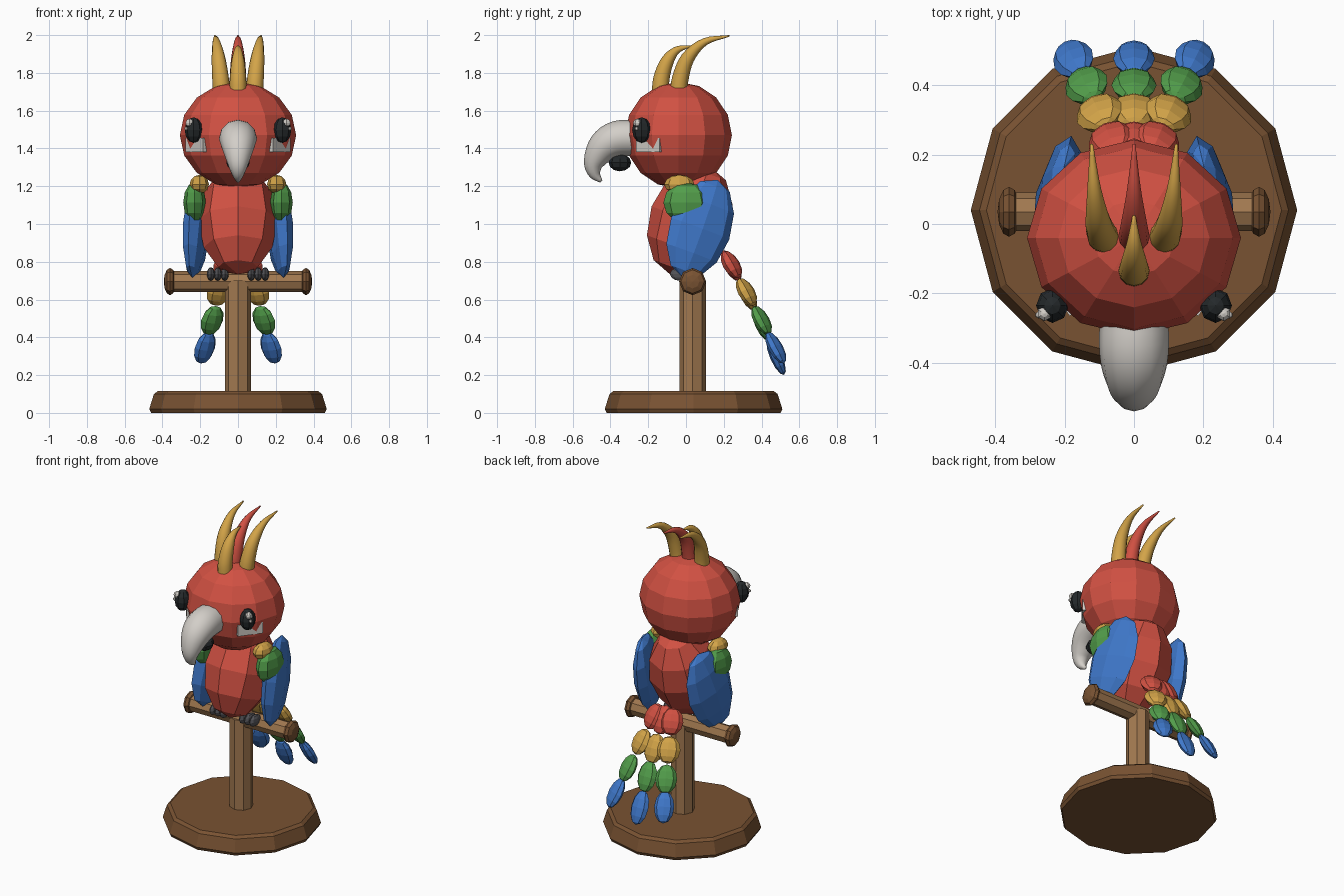
import bpy, bmesh, math
from mathutils import Vector, Matrix, Euler

if "Cube" in bpy.data.objects:
    bpy.data.objects.remove(bpy.data.objects["Cube"])


def mat(name, rgb):
    m = bpy.data.materials.new(name)
    m.diffuse_color = (*rgb, 1)
    m.use_nodes = True
    m.node_tree.nodes["Principled BSDF"].inputs["Base Color"].default_value = m.diffuse_color
    return m


RED = mat("red_feather", (0.64, 0.082, 0.055))
YELLOW = mat("yellow_feather", (0.65, 0.37, 0.065))
GREEN = mat("green_feather", (0.085, 0.34, 0.07))
BLUE = mat("blue_feather", (0.05, 0.19, 0.6))
WHITE = mat("pale_beak", (0.65, 0.62, 0.58))
DARK = mat("black", (0.018, 0.022, 0.024))
GREY = mat("claw_grey", (0.09, 0.09, 0.1))
WOOD = mat("light_wood", (0.36, 0.19, 0.08))
DARKWOOD = mat("dark_wood", (0.19, 0.085, 0.032))


def finish(name, bm, material, smooth=False):
    bmesh.ops.recalc_face_normals(bm, faces=bm.faces)
    me = bpy.data.meshes.new(name)
    bm.to_mesh(me)
    bm.free()
    me.materials.append(material)
    for p in me.polygons:
        p.use_smooth = smooth
    ob = bpy.data.objects.new(name, me)
    bpy.context.collection.objects.link(ob)
    return ob


def ball(name, material, loc, radii, rot=None, seg=8, rings=6):
    """Faceted ellipsoid."""
    bm = bmesh.new()
    bmesh.ops.create_uvsphere(bm, u_segments=seg, v_segments=rings, radius=1)
    r = rot.to_matrix().to_4x4() if rot else Matrix()
    bm.transform(Matrix.Translation(loc) @ r @ Matrix.Diagonal((*radii, 1)))
    return finish(name, bm, material)


def loft(name, material, rings, smooth=False):
    """Skin a list of equal vertex rings and cap both ends."""
    bm = bmesh.new()
    loops = [[bm.verts.new(p) for p in ring] for ring in rings]
    n = len(loops[0])
    for a, b in zip(loops, loops[1:]):
        for i in range(n):
            bm.faces.new((a[i], a[(i + 1) % n], b[(i + 1) % n], b[i]))
    bm.faces.new(loops[0])
    bm.faces.new(loops[-1])
    return finish(name, bm, material, smooth)


def lathe(name, material, profile, n, centre):
    """Turned part; profile holds (radius, z)."""
    return loft(name, material, [[Vector(centre) + Vector((
        r * math.cos(math.tau * i / n), r * math.sin(math.tau * i / n), z))
        for i in range(n)] for r, z in profile])


def spline(keys, steps=4):
    """Smooth interpolation through (x, y, z, radius) keys."""
    k = [Vector(p) for p in keys]
    k = [2 * k[0] - k[1]] + k + [2 * k[-1] - k[-2]]
    out = []
    for a, b, c, d in zip(k, k[1:], k[2:], k[3:]):
        for s in range(steps):
            t = s / steps
            out.append(0.5 * (2 * b + (c - a) * t + (2 * a - 5 * b + 4 * c - d) * t * t
                              + (3 * b - a - 3 * c + d) * t ** 3))
    return out + [k[-2]]


def horn(name, material, keys, n=12, wide=1.0):
    """Smooth tapered tube bending in a plane of constant x."""
    pts = spline(keys)
    rings = []
    for i, p in enumerate(pts):
        d = (pts[min(i + 1, len(pts) - 1)] - pts[max(i - 1, 0)]).to_3d().normalized()
        side = Vector((1, 0, 0))
        side = (side - d * side.dot(d)).normalized()
        up = d.cross(side)
        r = max(p[3], 0.003)
        rings.append([p.to_3d() + r * (wide * math.cos(math.tau * j / n) * side
                                       + math.sin(math.tau * j / n) * up) for j in range(n)])
    return loft(name, material, rings, True)


# Stand
lathe("stand_base", DARKWOOD, [(0.46, 0), (0.47, 0.02), (0.445, 0.1), (0.425, 0.115)], 12, (0, 0.04, 0))
lathe("stand_post", WOOD, [(0.07, 0.1), (0.07, 0.7)], 8, (0, 0.035, 0))
loft("perch_bar", WOOD, [[(x, 0.035 + 0.055 * math.cos(math.tau * i / 8),
                           0.695 + 0.055 * math.sin(math.tau * i / 8)) for i in range(8)]
                         for x in (-0.36, 0.36)])

# Body and head
TILT = math.radians(-20)
ball("body", RED, (0, 0.02, 1.02), (0.21, 0.215, 0.305), Euler((TILT, 0, 0)))
ball("head", RED, (0, -0.04, 1.47), (0.308, 0.283, 0.282), seg=12, rings=8)

# Beak
horn("upper_beak", WHITE, [(0, -0.26, 1.455, 0.095), (0, -0.365, 1.45, 0.096), (0, -0.44, 1.405, 0.083),
                           (0, -0.487, 1.325, 0.055), (0, -0.483, 1.265, 0.032), (0, -0.448, 1.225, 0.008)],
     wide=1.04)
ball("lower_beak", DARK, (0, -0.35, 1.325), (0.062, 0.06, 0.046))

# Crest feathers
horn("front_crest", YELLOW, [(0, -0.135, 1.69, 0.046), (0, -0.13, 1.77, 0.043), (0, -0.1, 1.86, 0.035),
                             (0, -0.05, 1.92, 0.02), (0, 0.025, 1.942, 0.004)])
for name, m, x0, x1 in (("left_crest", YELLOW, -0.085, -0.122), ("middle_crest", RED, 0, 0),
                        ("right_crest", YELLOW, 0.085, 0.122)):
    xs = [x0 + (x1 - x0) * t for t in (0, 0.2, 0.5, 0.8, 1)]
    horn(name, m, [(xs[0], -0.04, 1.68, 0.046), (xs[1], -0.03, 1.77, 0.044), (xs[2], 0.01, 1.88, 0.036),
                   (xs[3], 0.1, 1.965, 0.02), (xs[4], 0.23, 1.996, 0.004)])

for s, side in ((-1, "left"), (1, "right")):
    # Perch knobs
    ball(side + "_perch_knob", DARKWOOD, (s * 0.36, 0.035, 0.695), (0.072, 0.072, 0.033),
         Euler((0, math.pi / 2, 0)))
    # Eyes with glints
    ball(side + "_eye", DARK, (s * 0.235, -0.235, 1.497), (0.047, 0.05, 0.068))
    ball(side + "_eye_glint", WHITE, (s * 0.258, -0.258, 1.535), (0.022, 0.022, 0.022), seg=6)
    ball(side + "_small_glint", WHITE, (s * 0.275, -0.262, 1.505), (0.01, 0.01, 0.01), seg=6)
    # Cheek patch
    bm = bmesh.new()
    bmesh.ops.create_cube(bm, size=1)
    bm.transform(Matrix.Translation((s * 0.222, -0.196, 1.418))
                 @ Matrix.Rotation(s * math.radians(53), 4, 'Z')
                 @ Matrix.Diagonal((0.155, 0.024, 0.072, 1)))
    finish(side + "_cheek", bm, WHITE)
    # Wing and shoulder feathers
    ball(side + "_wing", BLUE, (s * 0.222, 0.075, 0.975), (0.062, 0.168, 0.275),
         Euler((TILT, 0, s * math.radians(13))))
    ball(side + "_wing_covert", GREEN, (s * 0.23, 0, 1.113), (0.06, 0.12, 0.108))
    ball(side + "_shoulder", YELLOW, (s * 0.205, -0.035, 1.21), (0.051, 0.08, 0.05))
    # Toes
    for i, x in enumerate((0.07, 0.107, 0.144)):
        ball(f"{side}_toe_{i + 1}", GREY, (s * x, -0.03, 0.735), (0.021, 0.055, 0.036))

# Tail chains: (y, z) and half sizes of each feather
MIDDLE = [(0.24, 0.78), (0.325, 0.625), (0.4, 0.47), (0.477, 0.297)]
OUTER = [(0.24, 0.785), (0.32, 0.64), (0.4, 0.49), (0.475, 0.345)]
SIZES = [(0.07, 0.04, 0.09), (0.07, 0.038, 0.09), (0.065, 0.035, 0.095), (0.06, 0.032, 0.105)]
COLOURS = [("red", RED), ("yellow", YELLOW), ("green", GREEN), ("blue", BLUE)]
for label, s, chain in (("left", -1, OUTER), ("middle", 0, MIDDLE), ("right", 1, OUTER)):
    pts = [Vector((s * x, y, z)) for x, (y, z) in zip((0.065, 0.1, 0.137, 0.175), chain)]
    for i, (cname, m) in enumerate(COLOURS):
        d = pts[min(i + 1, 3)] - pts[min(i, 2)]
        a, b, c = SIZES[i]
        ball(f"{label}_tail_{cname}", m, pts[i], (a, b, c * (1 if s == 0 else 0.92)),
             d.to_track_quat('Z', 'Y'))
